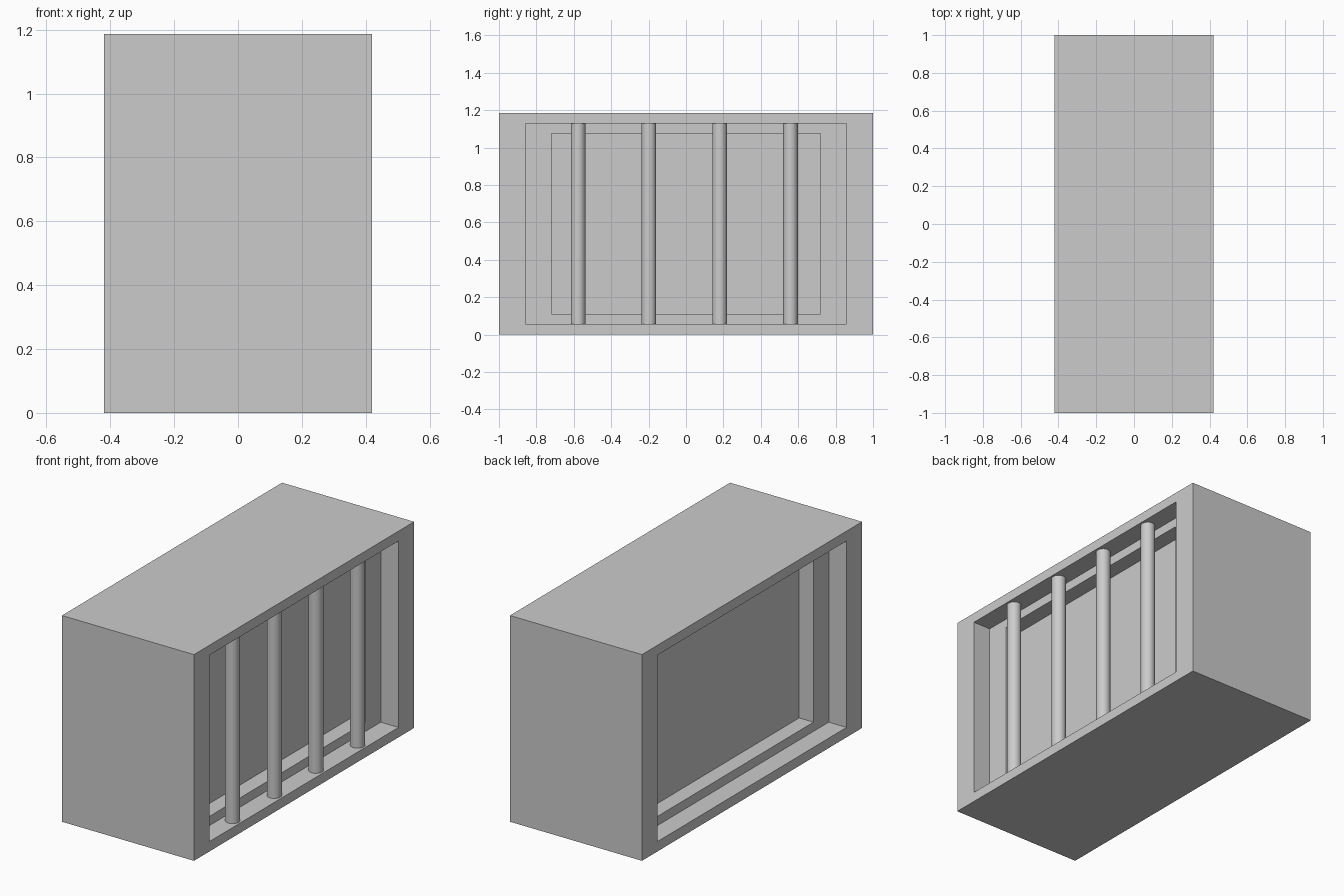
import bpy
import bmesh

if "Cube" in bpy.data.objects:
    bpy.data.objects.remove(bpy.data.objects["Cube"], do_unlink=True)

HALF_X, HEIGHT = 0.42, 1.186
MID_Z = HEIGHT / 2


def make_material(name, value):
    mat = bpy.data.materials.new(name)
    mat.use_nodes = True
    colour = (value, value, value, 1)
    mat.diffuse_color = colour
    mat.node_tree.nodes["Principled BSDF"].inputs["Base Color"].default_value = colour
    return mat


def make_object(name, bm, mat):
    bmesh.ops.recalc_face_normals(bm, faces=bm.faces)
    mesh = bpy.data.meshes.new(name)
    bm.to_mesh(mesh)
    bm.free()
    mesh.materials.append(mat)
    obj = bpy.data.objects.new(name, mesh)
    bpy.context.collection.objects.link(obj)
    return obj


grey = make_material("plain grey", 0.6)

# Casing: rectangular rings from the right back panel, around the box, to the left one
# Each ring: x, half depth in y, half height in z
left_rings = [
    (HALF_X, 1.0, MID_Z),
    (HALF_X, 0.859, 0.536),
    (0.307, 0.859, 0.536),
    (0.307, 0.72, 0.483),
    (0.216, 0.72, 0.483),
]
rings = [(-x, y, z) for x, y, z in reversed(left_rings)] + left_rings
bm = bmesh.new()
loops = [
    [bm.verts.new((x, sy * y, MID_Z + sz * z))
     for sy, sz in ((-1, -1), (1, -1), (1, 1), (-1, 1))]
    for x, y, z in rings
]
for a, b in zip(loops, loops[1:]):
    for i in range(4):
        j = (i + 1) % 4
        bm.faces.new((a[i], a[j], b[j], b[i]))
bm.faces.new(loops[0])
bm.faces.new(loops[-1])
make_object("casing", bm, grey)

# Four upright round bars in the left opening
for n in range(4):
    bm = bmesh.new()
    bmesh.ops.create_cone(bm, cap_ends=True, segments=32, radius1=0.039,
                          radius2=0.039, depth=1.072)
    bar = make_object(f"bar_{n + 1}", bm, grey)
    bar.location = (0.37, -0.577 + 0.3785 * n, MID_Z)
    bpy.ops.object.select_all(action="DESELECT")
    bar.select_set(True)
    bpy.context.view_layer.objects.active = bar
    bpy.ops.object.shade_smooth_by_angle()
